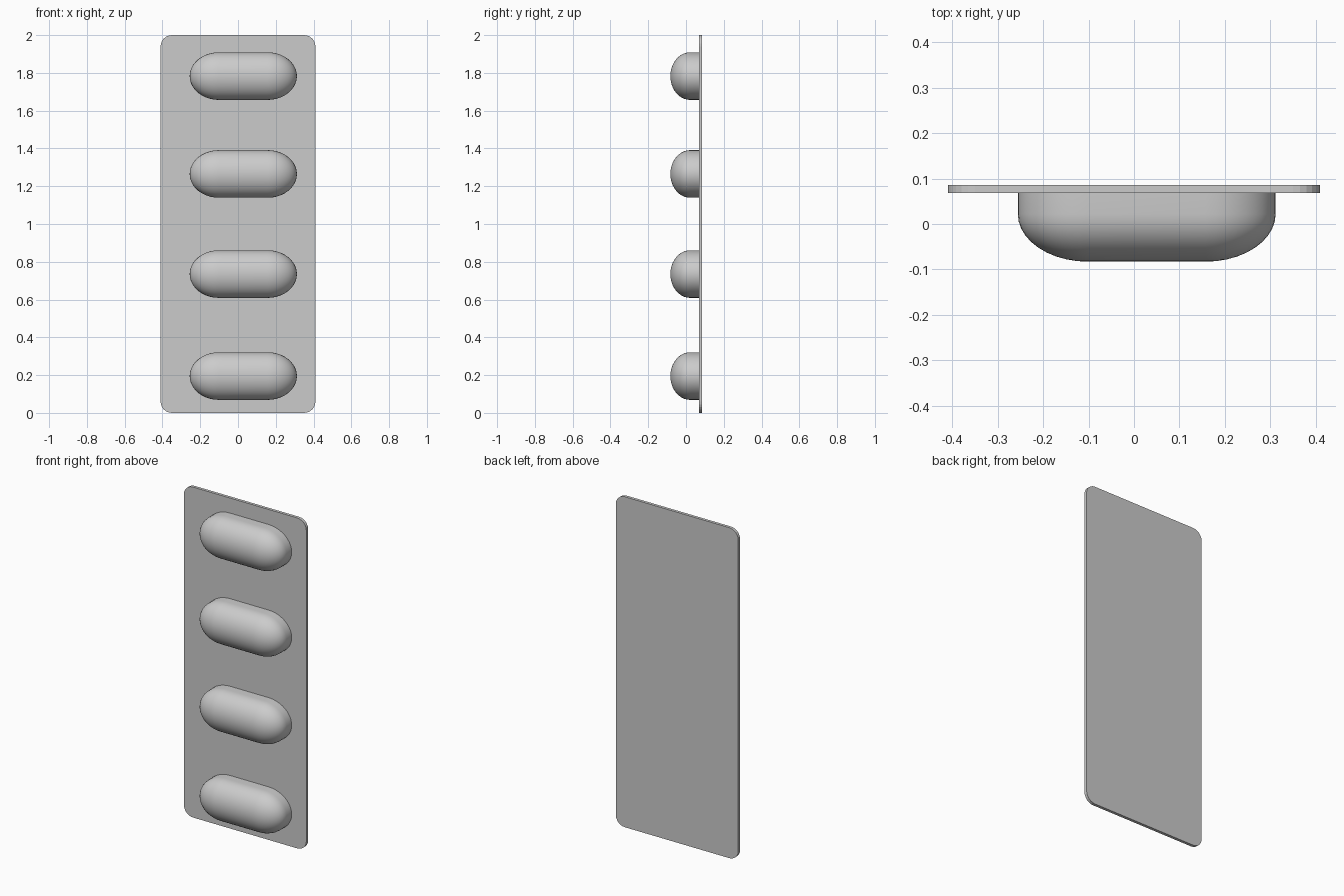
import bpy
import bmesh
from math import sin, cos, pi

cube = bpy.data.objects.get("Cube")
if cube:
    bpy.data.objects.remove(cube, do_unlink=True)

grey = bpy.data.materials.new("light grey")
grey.use_nodes = True
colour = (0.6, 0.6, 0.6, 1)
grey.diffuse_color = colour
grey.node_tree.nodes["Principled BSDF"].inputs["Base Color"].default_value = colour

FRONT, BACK = 0.068, 0.086  # faces of the backing card


def make_object(name, bm):
    bmesh.ops.recalc_face_normals(bm, faces=bm.faces)
    mesh = bpy.data.meshes.new(name)
    bm.to_mesh(mesh)
    bm.free()
    mesh.materials.append(grey)
    obj = bpy.data.objects.new(name, mesh)
    bpy.context.collection.objects.link(obj)
    return obj


def rounded_outline(half_x, half_z, rx, rz, steps):
    """Rectangle with elliptical corners, as (x, z) points."""
    points = []
    for quarter, (sx, sz) in enumerate([(1, 1), (-1, 1), (-1, -1), (1, -1)]):
        for i in range(steps + 1):
            a = (quarter + i / steps) * pi / 2
            points.append((sx * (half_x - rx) + rx * cos(a),
                           sz * (half_z - rz) + rz * sin(a)))
    return points


# Backing card: thin sheet with rounded corners
bm = bmesh.new()
outline = rounded_outline(0.41, 1.0, 0.06, 0.06, 6)
face = bm.faces.new([bm.verts.new((x, FRONT, z + 1)) for x, z in outline])
ret = bmesh.ops.extrude_face_region(bm, geom=[face])
for v in ret["geom"]:
    if isinstance(v, bmesh.types.BMVert):
        v.co.y = BACK
make_object("backing_card", bm)


# Blister pocket: straight wall rising into a domed, elongated capsule
def blister(name, z):
    half_length, straight, half_height = 0.284, 0.129, 0.126
    shoulder, depth, rings, steps = 0.022, 0.105, 10, 10
    bm = bmesh.new()
    levels = [(FRONT + 0.002, 1.0)]
    for i in range(rings + 1):
        a = i / rings * pi / 2
        levels.append((shoulder - depth * sin(a), max(cos(a), 0)))
    loops = []
    for y, s in levels:
        loop = []
        for side in (1, -1):
            for i in range(2 * steps + 1):
                a = side * pi / 2 - pi / 2 + (i / steps - 1) * pi / 2 + pi / 2
                a = (i / steps - 1) * pi / 2 + (0 if side > 0 else pi)
                loop.append(bm.verts.new((
                    side * straight + s * (half_length - straight) * cos(a) + 0.028,
                    y, z + s * half_height * sin(a))))
        loops.append(loop)
    n = len(loops[0])
    for lower, upper in zip(loops, loops[1:]):
        for i in range(n):
            j = (i + 1) % n
            bm.faces.new((lower[i], lower[j], upper[j], upper[i]))
    bmesh.ops.remove_doubles(bm, verts=bm.verts, dist=0.0001)
    obj = make_object(name, bm)
    for poly in obj.data.polygons:
        poly.use_smooth = True


for number, height in enumerate((0.195, 0.735, 1.265, 1.783), 1):
    blister(f"blister_pocket_{number}", height)
